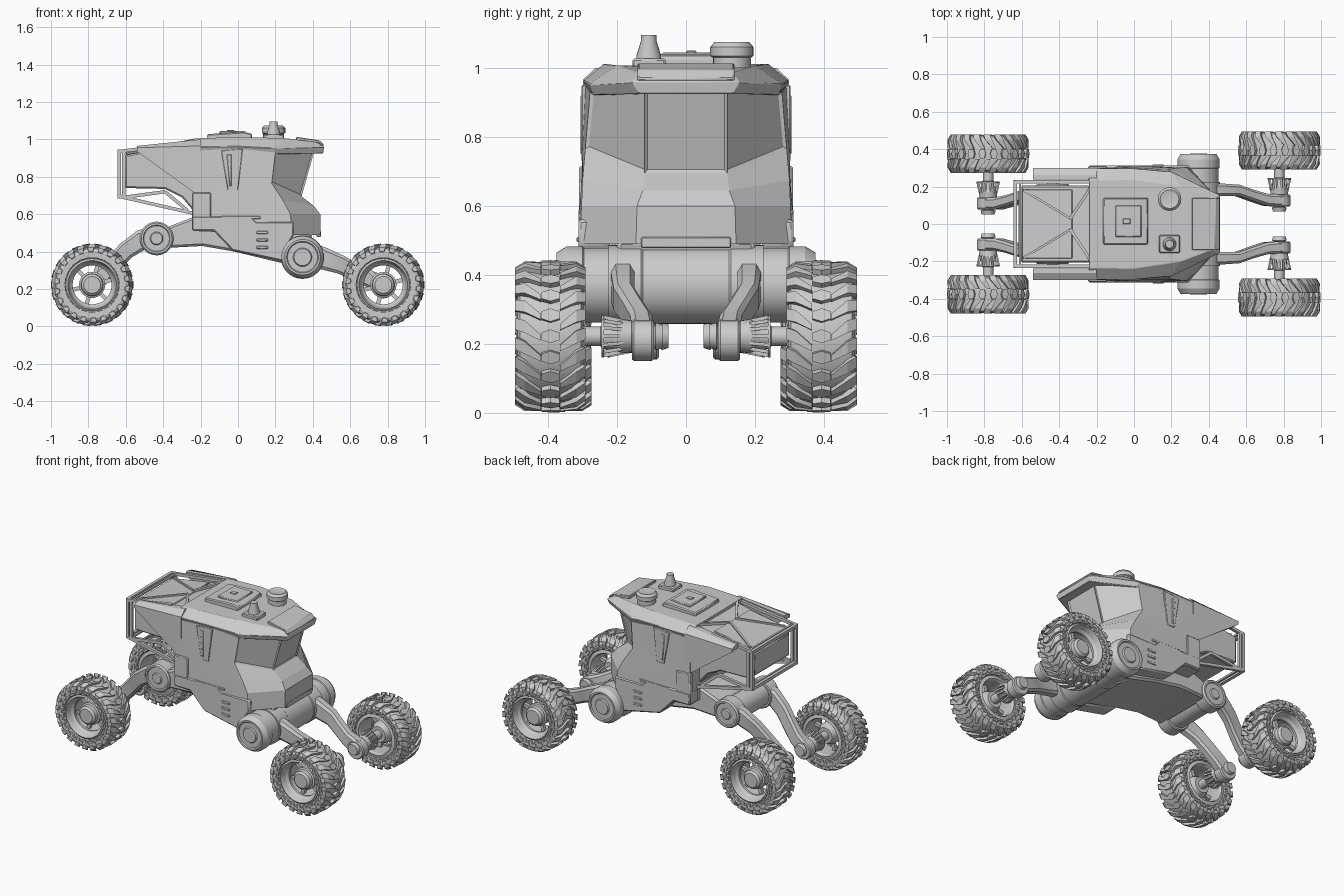
import bpy, bmesh, math
from math import sin, cos, pi
from mathutils import Vector


# ---------- helpers ----------
def finish(name, bm, mirror=False, bevel=0, angle=28):
    bmesh.ops.recalc_face_normals(bm, faces=bm.faces)
    me = bpy.data.meshes.new(name)
    bm.to_mesh(me)
    bm.free()
    ob = bpy.data.objects.new(name, me)
    bpy.context.collection.objects.link(ob)
    bpy.ops.object.select_all(action='DESELECT')
    ob.select_set(True)
    bpy.context.view_layer.objects.active = ob
    bpy.ops.object.shade_smooth_by_angle(angle=math.radians(angle))
    if bevel:
        m = ob.modifiers.new("bevel", 'BEVEL')
        m.width, m.segments, m.limit_method = bevel, 1, 'ANGLE'
    if mirror:
        m = ob.modifiers.new("mirror", 'MIRROR')
        m.use_axis = (False, True, False)
    return ob


def loft(bm, rings, loop=False):
    vs = [[bm.verts.new(p) for p in r] for r in rings]
    n, faces = len(vs[0]), []
    pairs = list(zip(vs, vs[1:])) + ([(vs[-1], vs[0])] if loop else [])
    for a, b in pairs:
        for j in range(n):
            k = (j + 1) % n
            faces.append(bm.faces.new((a[j], a[k], b[k], b[j])))
    if not loop:
        bm.faces.new(vs[0])
        bm.faces.new(vs[-1])
    return faces


def prism(name, pts, y0, y1, mirror=False, bevel=0.005):
    bm = bmesh.new()
    loft(bm, [[(x, y, z) for x, z in pts] for y in (y0, y1)])
    return finish(name, bm, mirror, bevel)


def box(name, x, y, z, mirror=False, bevel=0.005):
    return prism(name, [(x[0], z[0]), (x[1], z[0]), (x[1], z[1]), (x[0], z[1])], y[0], y[1], mirror, bevel)


def turn(bm, prof, c, seg=48, axis='y', loop=False):
    """Revolve (radius, offset) pairs about an axis through c."""
    rings = []
    for r, w in prof:
        ring = []
        for i in range(seg):
            a = 2 * pi * i / seg
            u, v = r * cos(a), r * sin(a)
            ring.append(Vector(c) + (Vector((u, w, v)) if axis == 'y' else Vector((u, v, w))))
        rings.append(ring)
    loft(bm, rings, loop)


def bar(bm, p, q, r):
    p, q = Vector(p), Vector(q)
    d = (q - p).normalized()
    s = d.cross(Vector((0, 0, 1)) if abs(d.z) < .9 else Vector((1, 0, 0))).normalized()
    t = d.cross(s)
    loft(bm, [[e + s * a * r + t * b * r for a, b in ((1, 1), (-1, 1), (-1, -1), (1, -1))] for e in (p, q)])


def hull(bm, rings):
    """Loft half outlines, each mirrored over y."""
    return loft(bm, [r + [(x, -y, z) for x, y, z in reversed(r)] for r in rings])


# ---------- wheels ----------
def lug(bm, c, th, stations):
    """Tread block: stations of (w, r, angle offset, half angle, base w, base r)."""
    def P(a, w, r):
        return Vector(c) + Vector((r * cos(a), w, r * sin(a)))
    loft(bm, [[P(th + o - h, bw, br), P(th + o - h, w, r), P(th + o + h, w, r), P(th + o + h, bw, br)]
              for w, r, o, h, bw, br in stations])


def wheel(label, c):
    bm = bmesh.new()
    half = [(.132, .078), (.148, .092), (.178, .096), (.194, .088), (.203, .06)]
    turn(bm, half + [(r, -w) for r, w in reversed(half)], c, 64, loop=True)
    n = 22
    for i in range(n):
        for s in (1, -1):
            th = 2 * pi * (i + (0.25 if s > 0 else -0.25)) / n
            lug(bm, c, th, [(s * .028, .217, -.09, .04, s * .028, .195), (s * .075, .217, .06, .085, s * .07, .19),
                            (s * .102, .2, .11, .085, s * .085, .182), (s * .102, .178, .11, .06, s * .088, .172)])
        lug(bm, c, 2 * pi * i / n, [(-.026, .22, 0, .05, -.026, .195), (0, .221, 0, .09, 0, .195),
                                    (.026, .22, 0, .05, .026, .195)])
        for s in (1, -1):  # sidewall blocks
            for r, o in ((.165, 0), (.151, .14)):
                lug(bm, c, 2 * pi * i / n + o, [(s * .1, r + .006, 0, .1, s * .085, r + .006),
                                                (s * .1, r - .006, 0, .1, s * .085, r - .006)])
    finish(label + "_tyres", bm, True)
    bm = bmesh.new()
    turn(bm, [(.14, .086), (.13, .094), (.12, .07), (.113, .03), (.113, -.08), (.12, -.093), (.14, -.088)], c, 48, loop=True)
    turn(bm, [(.118, .06), (.104, .045), (.104, .03), (.118, .03)], c, 48, loop=True)
    turn(bm, [(.001, .072), (.045, .072), (.058, .06), (.06, .035), (.07, .03), (.07, -.02), (.05, -.06), (.001, -.06)], c, 32)
    for i in range(6):
        a = 2 * pi * i / 6 + .25
        d = Vector((cos(a), 0, sin(a)))
        bar(bm, Vector(c) + d * .05, Vector(c) + d * .118, .011)
    finish(label + "_rims", bm, True)
    # axle with flared ribbed guard
    bm = bmesh.new()
    x, y, z = c
    h = (x, y - .15, z)
    turn(bm, [(.001, -.175), (.034, -.175), (.04, -.155), (.03, -.15), (.03, -.1), (.046, -.085), (.05, -.055),
              (.04, -.03), (.036, 0), (.028, .005), (.028, .1), (.001, .1)], h, 24)
    turn(bm, [(.052, -.006), (.062, -.006), (.062, .002), (.052, .002)], h, 28, loop=True)
    for i in range(14):
        d = Vector((cos(i * pi / 7), 0, sin(i * pi / 7)))
        bar(bm, Vector(h) + d * .046 - Vector((0, .058, 0)), Vector(h) + d * .058, .005)
    finish(label + "_axles", bm, True)


wheel("front", (.777, .393, .222))
wheel("rear", (-.78, .376, .222))


# ---------- suspension arms ----------
def arm(name, path, hub):
    bm = bmesh.new()
    rings = []
    for i, (x, y, z, h, w) in enumerate(path):
        a, b = path[max(i - 1, 0)], path[min(i + 1, len(path) - 1)]
        t = Vector((b[0] - a[0], 0, b[2] - a[2])).normalized()
        nrm = Vector((-t.z, 0, t.x)) * h
        p, s = Vector((x, y, z)), Vector((0, w, 0))
        rings.append([p + nrm * k + s * m for k, m in
                      ((1, .6), (.7, 1), (-.7, 1), (-1, .6), (-1, -.6), (-.7, -1), (.7, -1), (1, -.6))])
    loft(bm, rings)
    turn(bm, [(.001, -.032), (.054, -.032), (.06, -.025), (.06, .025), (.054, .032), (.001, .032)], hub, 32)
    finish(name, bm, True)


arm("front_arms", [(.35, .185, .39, .07, .035), (.45, .183, .365, .06, .034), (.55, .18, .33, .05, .03),
                   (.62, .155, .295, .045, .03), (.7, .13, .255, .045, .032), (.777, .125, .222, .05, .033)], (.777, .125, .21))
arm("rear_arms", [(-.435, .165, .47, .07, .035), (-.52, .165, .46, .055, .032), (-.6, .145, .405, .048, .03),
                  (-.66, .125, .34, .046, .03), (-.72, .11, .275, .046, .032), (-.78, .11, .222, .05, .033)], (-.78, .11, .215))

# pivot drums with end caps
bm = bmesh.new()
F = (.345, 0, .37)
turn(bm, [(.001, -.3), (.108, -.3), (.108, -.225), (.116, -.225), (.116, -.13), (.112, -.125), (.112, .125),
          (.116, .13), (.116, .225), (.108, .225), (.108, .3), (.001, .3)], F)
finish("front_drum", bm)
bm = bmesh.new()
turn(bm, [(.001, .29), (.1, .29), (.113, .3), (.113, .345), (.095, .375), (.085, .375), (.08, .368), (.05, .368),
          (.045, .376), (.001, .376)], F)
finish("front_drum_caps", bm, True)
bm = bmesh.new()
R = (-.435, 0, .47)
turn(bm, [(.001, -.13), (.075, -.13), (.075, .13), (.001, .13)], R)
finish("rear_drum", bm)
bm = bmesh.new()
turn(bm, [(.001, .125), (.085, .125), (.09, .13), (.09, .205), (.082, .215), (.072, .215), (.068, .209), (.035, .209),
          (.03, .216), (.001, .216)], R)
finish("rear_drum_caps", bm, True)

# ---------- chassis ----------
prism("belly", [(-.38, .53), (-.38, .42), (-.19, .43), (-.02, .4), (.25, .335), (.36, .36), (.4, .5), (.2, .6), (-.2, .6)],
      -.2, .2, bevel=.012)
prism("side_skirts", [(-.245, .51), (-.13, .51), (-.03, .405), (.25, .345), (.27, .44), (.3, .49), (.3, .56), (.1, .56),
                      (.07, .59), (-.245, .59)], .22, .312, True, .008)
prism("rear_pillars", [(-.245, .515), (-.145, .515), (-.145, .715), (-.245, .715)], .28, .31, True)
for i in range(3):
    box("skirt_vent", (.1, .16), (.3, .317), (.415 + i * .04, .43 + i * .04), True, .003)

# ---------- cab ----------
bm = bmesh.new()
faces = hull(bm, [
    [(-.24, .3, .51), (0, .31, .5), (.29, .308, .49), (.44, .145, .49)],
    [(-.24, .303, .6), (0, .308, .6), (.28, .303, .6), (.44, .142, .6)],
    [(-.24, .3, .68), (0, .302, .68), (.24, .3, .675), (.405, .125, .645)],
    [(-.24, .3, .75), (0, .3, .76), (.18, .292, .765), (.34, .12, .695)],
    [(-.24, .295, .94), (0, .292, .95), (.2, .278, .93), (.41, .12, .945)]])
glass = [faces[3 * 8 + k] for k in (2, 3, 4)]
bmesh.ops.recalc_face_normals(bm, faces=bm.faces)
bmesh.ops.inset_individual(bm, faces=glass, thickness=.012, depth=-.006)
finish("cab", bm, angle=8)
bm = bmesh.new()
hull(bm, [
    [(-.24, .285, .925), (0, .285, .935), (.2, .27, .92), (.455, .14, .925)],
    [(-.24, .298, .96), (0, .298, .962), (.2, .28, .952), (.46, .155, .96)],
    [(-.24, .235, 1.005), (0, .238, 1.012), (.25, .2, 1.008), (.42, .135, .985)]])
finish("roof", bm, bevel=.003, angle=8)
prism("roof_visor", [(.31, .99), (.43, .98), (.455, .96), (.46, .97), (.435, .995), (.31, 1.014)], -.14, .14, bevel=.004)
prism("door_windows", [(-.09, .94), (.025, .95), (.0, .73), (-.055, .73)], .285, .303, True, .003)
prism("door_pillars", [(-.06, .92), (-.035, .92), (-.035, .75), (-.045, .75)], .29, .306, True, .003)
box("door_handles", (-.09, .12), (.295, .312), (.575, .59), True, .003)
box("front_bumper_slot", (.42, .443), (-.13, .13), (.478, .51), bevel=.003)

# ---------- rear bed ----------
bm = bmesh.new()
out = [(-.54, .955), (-.54, .935), (-.235, .715), (-.2, .715), (-.2, .965)]
mid = [(-.54, .965), (-.54, .937), (-.235, .73), (-.2, .73), (-.2, 1.0)]
loft(bm, [[(x, .238 if z > .93 else .27, z) for x, z in mid],
          [(x, .262 if z > .93 else .285, z) for x, z in mid], [(x, .299, z) for x, z in out]])
finish("rear_wings", bm, True, angle=8)
prism("cargo_bed", [(-.605, .915), (-.605, .74), (-.39, .735), (-.3, .69), (-.24, .62), (-.2, .62), (-.2, .99), (-.24, .985)],
      -.205, .205, bevel=.008)
prism("cargo_lid", [(-.6, .915), (-.33, .962), (-.33, .974), (-.6, .93)], -.185, .185, bevel=.004)
bm = bmesh.new()
for s in (1, -1):
    bar(bm, (-.34, s * .03, .972), (-.235, s * .19, .995), .008)
    bar(bm, (-.34, s * .03, .976), (-.59, s * .18, .934), .006)
finish("lid_ribs", bm)
bm = bmesh.new()
for s in (1, -1):
    y = .225 * s
    A, B, C, D = (-.635, y, .935), (-.635, y, .695), (-.24, y, .605), (-.24, y, .985)
    E, G = (-.61, y, .937), (-.61, y, .69)
    for p, q in ((A, B), (B, C), (A, D), (E, G), (G, (-.39, y, .72)), ((-.39, y, .72), (-.27, y, .62))):
        bar(bm, p, q, .009)
for z in (.935, .695):
    bar(bm, (-.635, -.232, z), (-.635, .232, z), .01)
    bar(bm, (-.61, -.225, z), (-.61, .225, z), .006)
finish("rear_cage", bm)
box("tail_panel", (-.618, -.6), (-.18, .18), (.755, .895))

# ---------- roof equipment ----------
prism("roof_hatch", [(-.165, .99), (.075, 1.0), (.075, 1.03), (.03, 1.04), (-.165, 1.028)], -.11, .14, bevel=.006)
box("hatch_plate", (-.1, .04), (-.07, .1), (1.03, 1.045))
box("hatch_latch", (-.06, -.02), (0, .03), (1.04, 1.05), bevel=.003)
bm = bmesh.new()
turn(bm, [(.001, 1.0), (.055, 1.0), (.055, 1.03), (.063, 1.035), (.063, 1.06), (.05, 1.075), (.04, 1.072), (.001, 1.072)],
     (.19, .133, 0), 24, 'z')
finish("roof_turret", bm)
bm = bmesh.new()
turn(bm, [(.001, 1.02), (.036, 1.02), (.036, 1.035), (.022, 1.08), (.022, 1.095), (.001, 1.095)], (.19, -.108, 0), 20, 'z')
finish("beacon", bm)
box("beacon_base", (.135, .245), (-.155, -.06), (1.0, 1.027))
